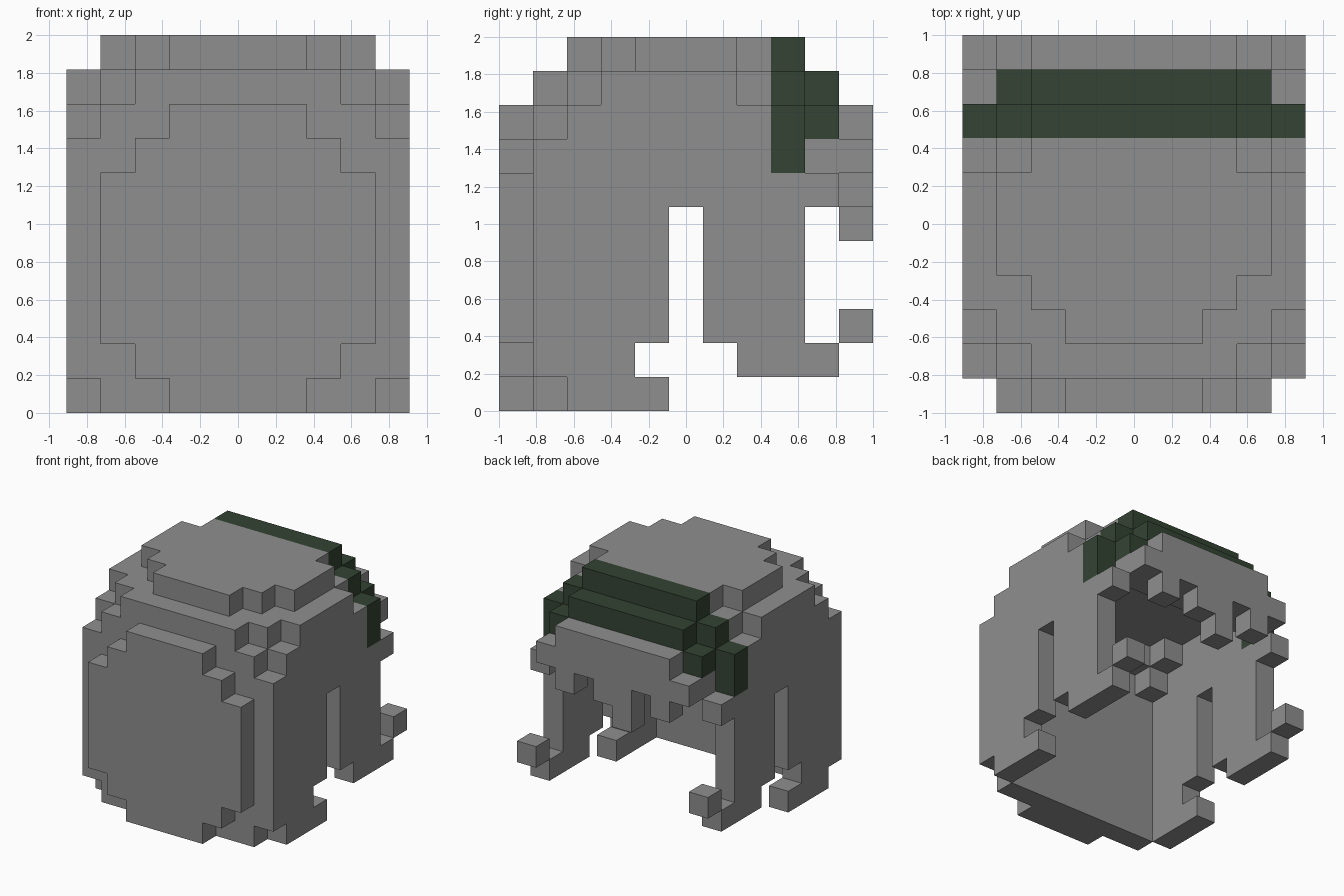
import bpy
import bmesh
from mathutils import Vector

if "Cube" in bpy.data.objects:
    bpy.data.objects.remove(bpy.data.objects["Cube"], do_unlink=True)

UNIT = 2 / 11          # edge of one cube
parts = {}             # part name -> set of cube cells


def block(part, xs, ys, zs):
    """Fill whole cubes, each range given as (first, last)."""
    cells = parts.setdefault(part, set())
    for x in range(xs[0], xs[1] + 1):
        for y in range(ys[0], ys[1] + 1):
            for z in range(zs[0], zs[1] + 1):
                cells.add((x, y, z))


def span(part, half, ys, zs):
    """Block centred on x, half cubes to each side."""
    block(part, (5 - half, 4 + half), ys, zs)


def pair(part, x, ys, zs):
    """Column of cubes on both sides."""
    block(part, (x, x), ys, zs)
    block(part, (9 - x, 9 - x), ys, zs)


def material(name, color):
    m = bpy.data.materials.new(name)
    m.use_nodes = True
    m.diffuse_color = color
    m.node_tree.nodes["Principled BSDF"].inputs["Base Color"].default_value = color
    return m


grey = material("grey", (0.272, 0.272, 0.272, 1))
green = material("dark_green", (0.033, 0.056, 0.033, 1))

# Raised rounded plate on the front
for half, zs in ((2, (0, 8)), (3, (1, 7)), (4, (2, 6))):
    span("front_plate", half, (0, 0), zs)

# Front wall behind the plate
span("front_wall", 5, (1, 1), (1, 7))
span("front_wall", 4, (1, 1), (0, 8))
span("front_wall", 3, (1, 1), (9, 9))

# Stepped filling in the inner top corners
pair("inner_corner", 1, (2, 2), (7, 8))
pair("inner_corner", 1, (3, 3), (8, 8))
pair("inner_corner", 2, (2, 2), (8, 8))

# Side walls: front half, rear strip and the bridge above the slot
pair("side_wall", 0, (2, 4), (2, 5))
pair("side_wall", 0, (2, 3), (1, 1))
pair("side_wall", 0, (2, 4), (0, 0))
pair("side_wall", 0, (2, 9), (6, 6))
pair("side_wall", 0, (2, 7), (7, 8))
pair("side_strip", 0, (6, 8), (2, 5))
pair("side_strip", 0, (7, 9), (1, 1))
pair("side_curl", 0, (10, 10), (2, 2))

# Crown: base layer and raised layer
span("crown", 4, (2, 7), (9, 9))
span("crown", 5, (3, 6), (9, 9))
span("crown_top", 2, (2, 2), (10, 10))
span("crown_top", 3, (3, 7), (10, 10))
span("crown_top", 4, (4, 6), (10, 10))

# Green band
span("band", 3, (8, 8), (10, 10))
span("band", 4, (8, 8), (9, 9))
span("band", 3, (9, 9), (9, 9))
span("band", 4, (9, 9), (8, 8))
pair("band", 0, (8, 8), (7, 8))

# Back fringe with uneven teeth
span("back_fringe", 4, (9, 10), (7, 7))
span("back_fringe", 3, (10, 10), (8, 8))
pair("back_fringe", 2, (10, 10), (6, 6))
pair("back_fringe", 4, (10, 10), (6, 6))
block("back_fringe", (4, 4), (10, 10), (5, 5))

solid = set().union(*parts.values())
origin = Vector((5, 5.5, 0))


def build(name, cells):
    """Mesh the outer skin of the cubes."""
    bm = bmesh.new()
    for cell in sorted(cells):
        centre = Vector(cell) + Vector((0.5, 0.5, 0.5))
        for axis in range(3):
            for sign in (-1, 1):
                n = Vector((0, 0, 0))
                n[axis] = sign
                if tuple(int(c + d) for c, d in zip(cell, n)) in solid:
                    continue
                u = Vector((0, 0, 0))
                u[(axis + 1) % 3] = 0.5
                v = n.cross(u)
                mid = centre + n * 0.5
                corners = (mid - u - v, mid + u - v, mid + u + v, mid - u + v)
                bm.faces.new([bm.verts.new((p - origin) * UNIT) for p in corners])
    bmesh.ops.remove_doubles(bm, verts=bm.verts, dist=0.001)
    bmesh.ops.dissolve_limit(bm, angle_limit=0.01, verts=bm.verts, edges=bm.edges)
    mesh = bpy.data.meshes.new(name)
    bm.to_mesh(mesh)
    bm.free()
    mesh.materials.append(green if name == "band" else grey)
    bpy.context.scene.collection.objects.link(bpy.data.objects.new(name, mesh))


for part, cells in parts.items():
    build(part, cells)
